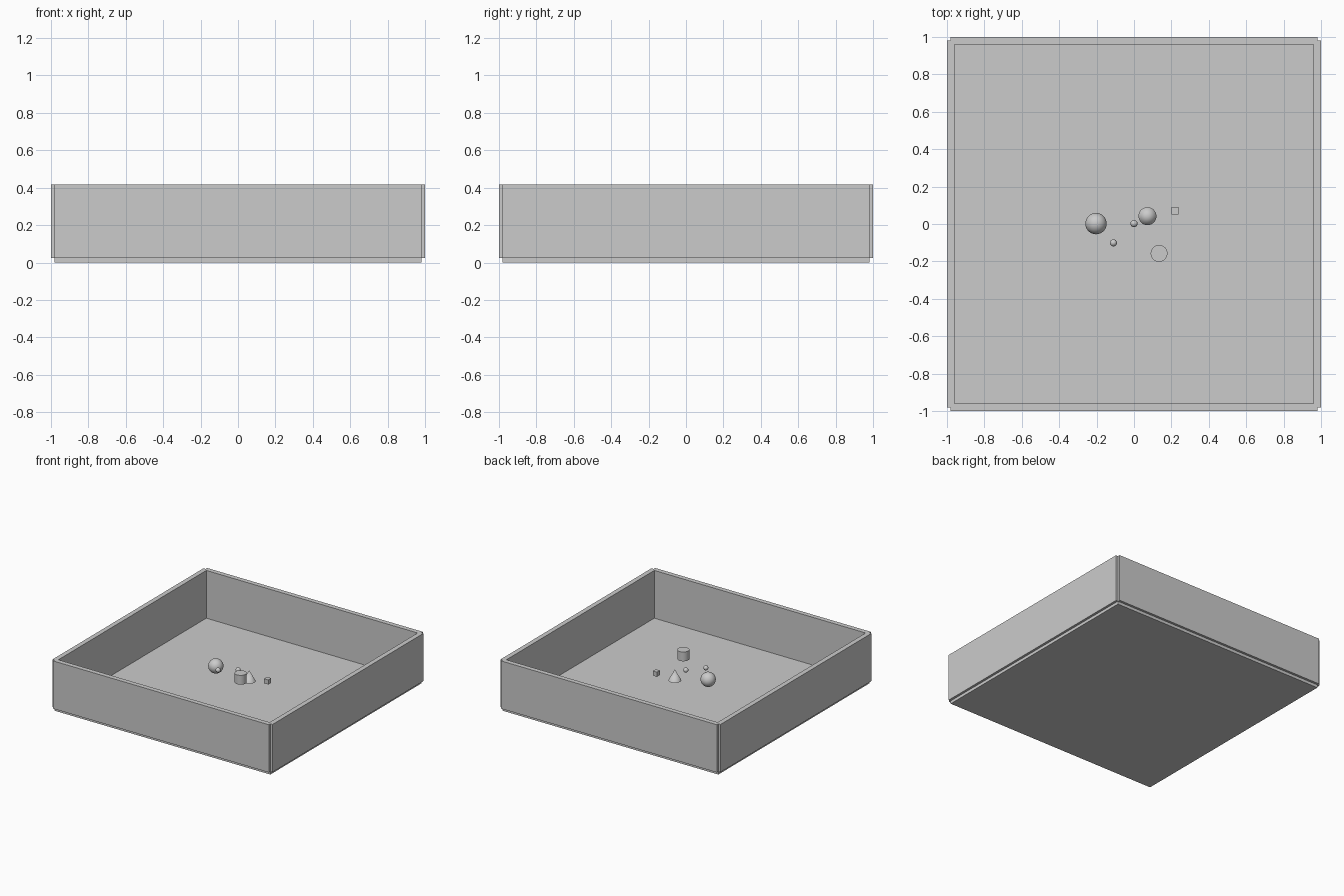
import bpy
import math

if "Cube" in bpy.data.objects:
    bpy.data.objects.remove(bpy.data.objects["Cube"])


def box(name, size, loc):
    bpy.ops.mesh.primitive_cube_add(size=1, location=loc)
    ob = bpy.context.object
    ob.name = name
    ob.scale = size
    bpy.ops.object.transform_apply(location=False, rotation=False, scale=True)
    return ob


def ball(name, r, loc):
    bpy.ops.mesh.primitive_uv_sphere_add(segments=32, ring_count=16, radius=r, location=loc)
    bpy.context.object.name = name
    bpy.ops.object.shade_smooth()


def tapered(name, r_bottom, r_top, z0, z1, x, y):
    bpy.ops.mesh.primitive_cone_add(vertices=32, radius1=r_bottom, radius2=r_top,
                                    depth=z1 - z0, location=(x, y, (z0 + z1) / 2))
    bpy.context.object.name = name
    bpy.ops.object.shade_smooth_by_angle(angle=math.radians(40))


# Tray floor
HALF, FLOOR, TOP, WALL = 0.98, 0.0245, 0.4167, 0.0392
box("tray_floor", (2 * HALF, 2 * HALF, FLOOR), (0, 0, FLOOR / 2))

# Four walls centred on the floor edges, leaving notched corners
wall_h = TOP - FLOOR
wall_z = (TOP + FLOOR) / 2
for s, fb, lr in ((-1, "front", "left"), (1, "back", "right")):
    box(fb + "_wall", (2 * HALF, WALL, wall_h), (0, s * HALF, wall_z))
    box(lr + "_wall", (WALL, 2 * HALF, wall_h), (s * HALF, 0, wall_z))

# Small solids hovering above the floor
ball("large_ball", 0.057, (-0.203, 0.002, 0.201))
ball("centre_ball", 0.019, (0, 0.002, 0.223))
ball("small_ball", 0.019, (-0.11, -0.101, 0.231))
tapered("cone", 0.048, 0, 0.135, 0.224, 0.072, 0.042)
tapered("cylinder", 0.045, 0.045, 0.219, 0.295, 0.134, -0.157)
box("small_cube", (0.038, 0.038, 0.038), (0.22, 0.071, 0.166))
